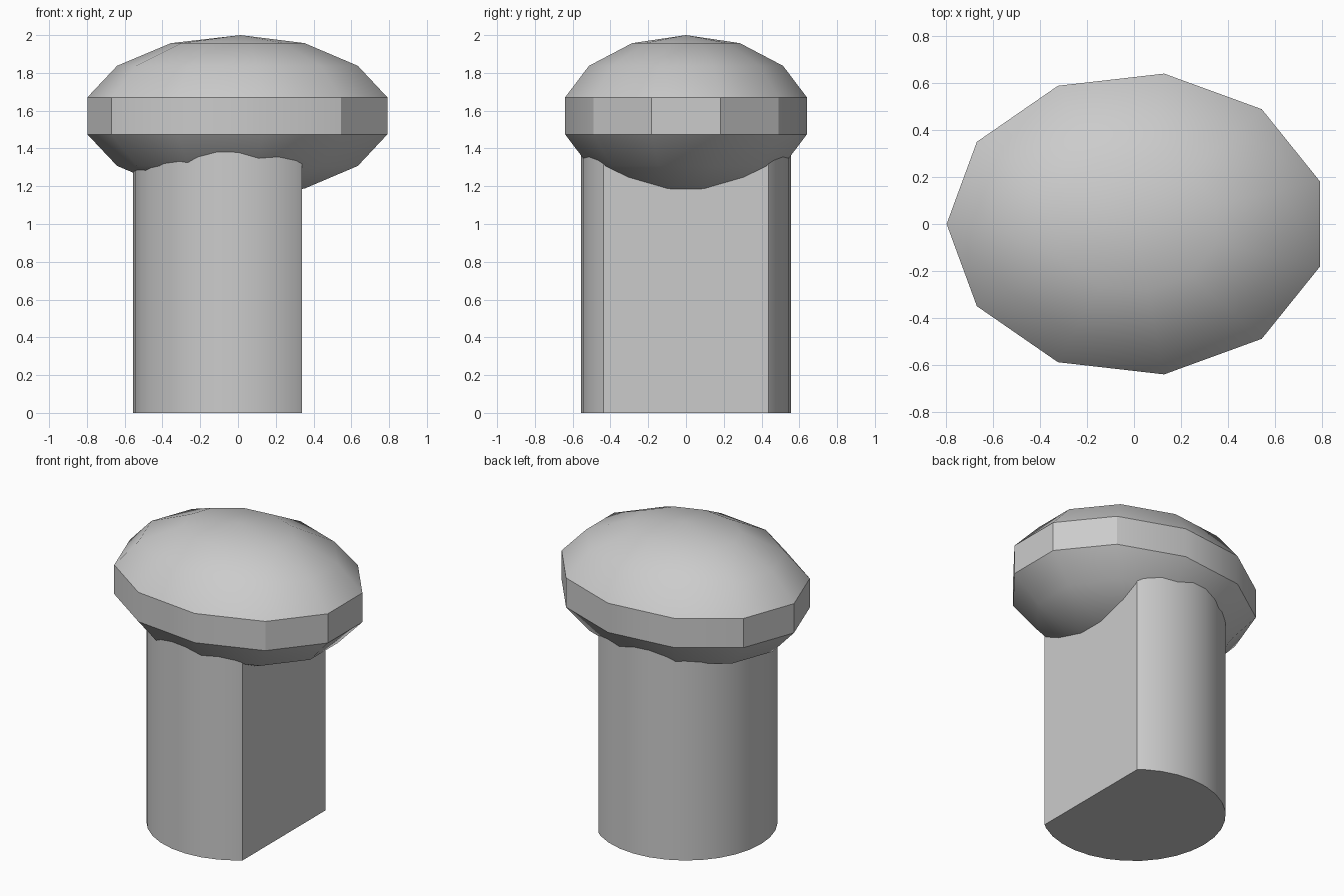
import bpy, bmesh
from math import sin, cos, pi
from mathutils import Matrix

cube = bpy.data.objects.get("Cube")
if cube:
    bpy.data.objects.remove(cube)

grey = bpy.data.materials.new("plain grey")
grey.use_nodes = True
colour = (0.6, 0.6, 0.6, 1)
grey.diffuse_color = colour
grey.node_tree.nodes["Principled BSDF"].inputs["Base Color"].default_value = colour


def finish(name, bm):
    """Turn a bmesh into a smooth object with sharp creases."""
    bmesh.ops.recalc_face_normals(bm, faces=bm.faces)
    mesh = bpy.data.meshes.new(name)
    bm.to_mesh(mesh)
    bm.free()
    mesh.materials.append(grey)
    obj = bpy.data.objects.new(name, mesh)
    bpy.context.collection.objects.link(obj)
    bpy.ops.object.select_all(action='DESELECT')
    obj.select_set(True)
    bpy.context.view_layer.objects.active = obj
    bpy.ops.object.shade_smooth_by_angle(angle=pi / 6)


# Stem: round post with one side sliced flat
bm = bmesh.new()
bmesh.ops.create_cone(bm, cap_ends=True, segments=32, radius1=0.555,
                      radius2=0.555, depth=1.5,
                      matrix=Matrix.Translation((0, 0, 0.75)))
cut = bmesh.ops.bisect_plane(bm, geom=bm.verts[:] + bm.edges[:] + bm.faces[:],
                             plane_co=(0.34, 0, 0), plane_no=(1, 0, 0),
                             clear_outer=True)
rim = [e for e in cut["geom_cut"] if isinstance(e, bmesh.types.BMEdge)]
bmesh.ops.holes_fill(bm, edges=[e for e in bm.edges if e.is_boundary], sides=0)
finish("stem", bm)

# Head: eleven-sided oval dome, straight band and mirrored underside
SIDES, RX, RY, CX = 11, 0.811, 0.647, 0.013
half = [(0.445, 0.385), (0.802, 0.265), (1, 0.0975)]
middle = 1.5725
profile = [(s, middle + h) for s, h in half]
profile += [(s, middle - h) for s, h in reversed(half)]

bm = bmesh.new()
rings = []
for scale, z in profile:
    rings.append([bm.verts.new((CX * scale - RX * scale * cos(2 * pi * k / SIDES),
                                RY * scale * sin(2 * pi * k / SIDES), z))
                  for k in range(SIDES)])
top = bm.verts.new((CX, 0, 2))
bottom = bm.verts.new((CX, 0, 2 * middle - 2))
for k in range(SIDES):
    n = (k + 1) % SIDES
    bm.faces.new((top, rings[0][k], rings[0][n]))
    bm.faces.new((bottom, rings[-1][n], rings[-1][k]))
    for a, b in zip(rings, rings[1:]):
        bm.faces.new((a[k], b[k], b[n], a[n]))
finish("head", bm)
